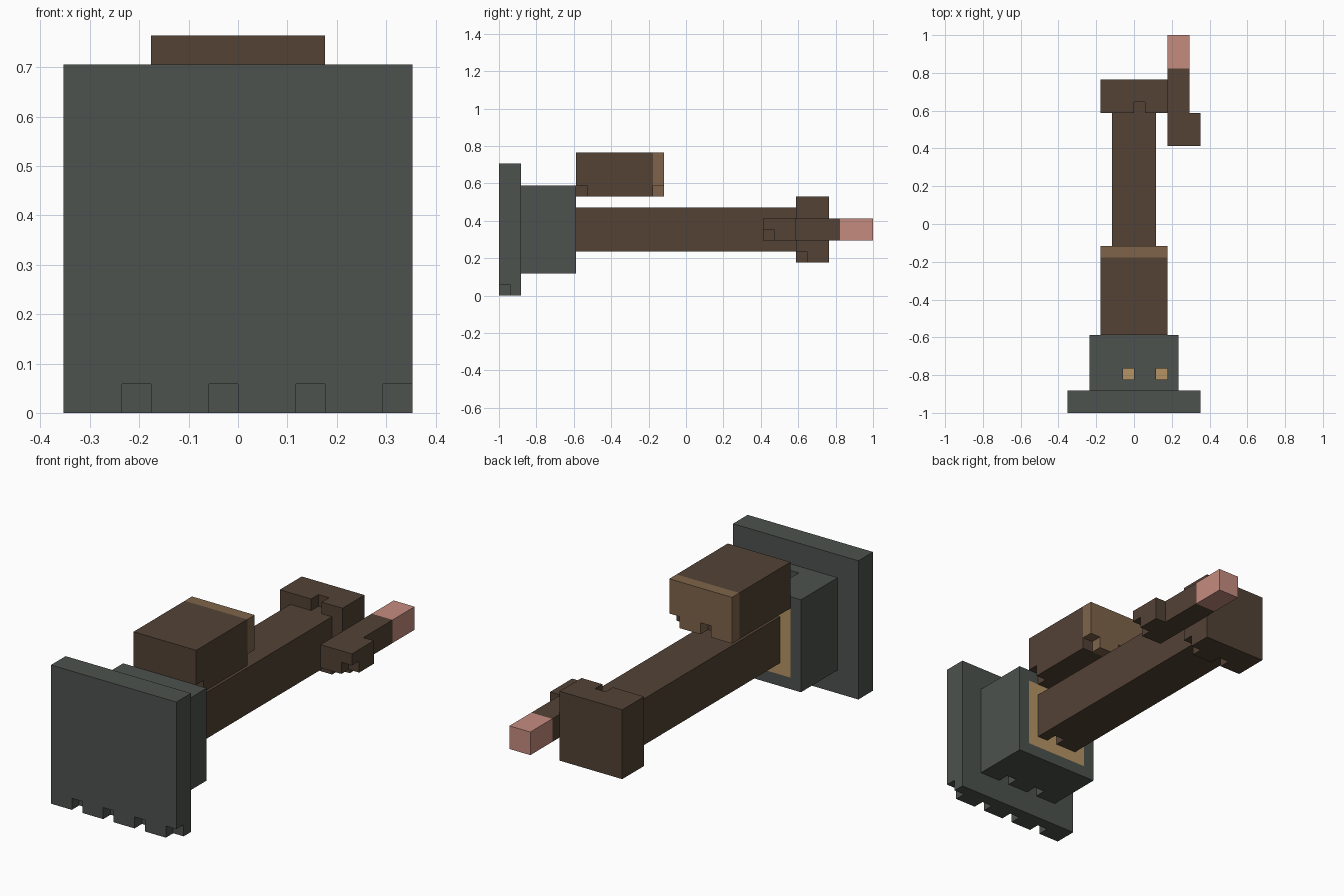
import bpy, bmesh, math
from mathutils import Vector

cube = bpy.data.objects.get("Cube")
if cube:
    bpy.data.objects.remove(cube, do_unlink=True)

U = 2 / 34  # size of one block cell


def material(name, srgb):
    lin = [((c / 255 + 0.055) / 1.055) ** 2.4 for c in srgb] + [1]
    m = bpy.data.materials.new(name)
    m.use_nodes = True
    m.diffuse_color = lin
    bsdf = next(n for n in m.node_tree.nodes if n.type == 'BSDF_PRINCIPLED')
    bsdf.inputs["Base Color"].default_value = lin
    return m


GREY = material("dark_grey", (77, 82, 78))
BROWN = material("dark_brown", (83, 66, 53))
TAN = material("tan_brown", (127, 100, 74))
GOLD = material("light_tan", (182, 148, 101))
PINK = material("dusty_pink", (197, 140, 127))


def block(name, lo, hi, mat, missing=(), hollow=None):
    """Box of cells from lo to hi, without the missing cells and the hollow range."""
    cells = set()
    for x in range(lo[0], hi[0]):
        for y in range(lo[1], hi[1]):
            for z in range(lo[2], hi[2]):
                c = (x, y, z)
                if hollow and all(a <= v < b for a, v, b in zip(hollow[0], c, hollow[1])):
                    continue
                cells.add(c)
    # every third cell along the lower front edge is left out
    cells -= {(x, lo[1], lo[2]) for x in range(lo[0] + 2, hi[0], 3)}
    cells -= set(missing)

    bm = bmesh.new()
    for c in cells:
        for axis in range(3):
            for sign in (-1, 1):
                near = list(c)
                near[axis] += sign
                if tuple(near) in cells:
                    continue
                # outer face of this cell
                n, a, b = Vector(), Vector(), Vector()
                n[axis] = sign * 0.5
                a[(axis + 1) % 3] = 0.5
                b[(axis + 2) % 3] = 0.5 * sign
                mid = Vector(c) + Vector((0.5, 0.5, 0.5)) + n
                corners = (mid - a - b, mid + a - b, mid + a + b, mid - a + b)
                bm.faces.new([bm.verts.new(p * U) for p in corners])
    bmesh.ops.remove_doubles(bm, verts=bm.verts, dist=U * 0.01)
    bmesh.ops.dissolve_limit(bm, angle_limit=math.radians(1),
                             verts=bm.verts, edges=bm.edges)
    me = bpy.data.meshes.new(name)
    bm.to_mesh(me)
    bm.free()
    me.materials.append(mat)
    ob = bpy.data.objects.new(name, me)
    bpy.context.scene.collection.objects.link(ob)
    return ob


# front plate and the socket behind it, with a light core open at the back
block("front_plate", (-6, -17, 0), (6, -15, 12), GREY)
core = ((-3, -14, 3), (3, -10, 9))
block("socket", (-4, -15, 2), (4, -10, 10), GREY,
      missing=[(-1, -14, 9), (2, -14, 9)], hollow=core)
block("socket_core", *core, GOLD)

# long shaft and end block
block("shaft", (-2, -10, 4), (2, 10, 8), BROWN)
block("end_block", (-3, 10, 3), (3, 13, 9), BROWN, missing=[(0, 10, 8)])

# upper box with its rear cap
block("upper_box", (-3, -10, 9), (3, -3, 13), BROWN)
block("upper_box_cap", (-3, -3, 9), (3, -2, 13), TAN)

# side handle with tip
block("handle_base", (3, 7, 5), (6, 10, 7), BROWN)
block("handle_arm", (3, 10, 5), (5, 14, 7), BROWN)
block("handle_tip", (3, 14, 5), (5, 17, 7), PINK)
